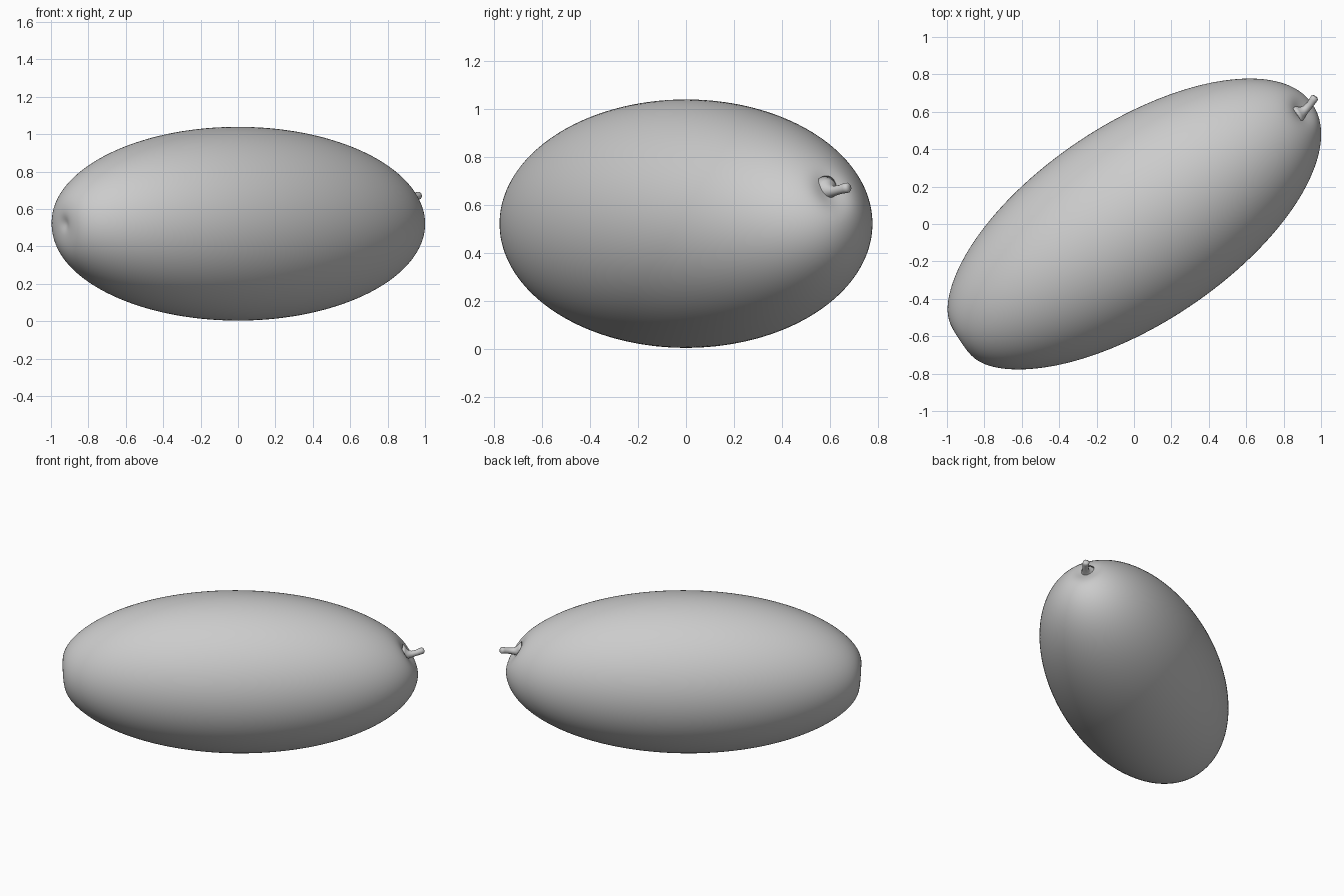
import bpy, bmesh, math
from mathutils import Matrix, Vector

if "Cube" in bpy.data.objects:
    bpy.data.objects.remove(bpy.data.objects["Cube"])

ANGLE = math.radians(33.8)
A, B, C = 1.15, 0.532, 0.518
PLACE = Matrix.Translation((0, 0, 0.521)) @ Matrix.Rotation(ANGLE, 4, 'Z')


def bump(y, z, yc, zc, r):
    return math.exp(-((y - yc) ** 2 + (z - zc) ** 2) / (r * r))


def add_object(name, bm, smooth=True):
    mesh = bpy.data.meshes.new(name)
    bm.to_mesh(mesh)
    bm.free()
    for p in mesh.polygons:
        p.use_smooth = smooth
    ob = bpy.data.objects.new(name, mesh)
    bpy.context.collection.objects.link(ob)
    return ob


# Fruit body: long ellipsoid with its poles on the long axis
bm = bmesh.new()
bmesh.ops.create_uvsphere(bm, u_segments=128, v_segments=128, radius=1)
bmesh.ops.rotate(bm, verts=bm.verts, matrix=Matrix.Rotation(math.pi / 2, 3, 'Y'))
for v in bm.verts:
    v.co = Vector((v.co.x * A, v.co.y * B, v.co.z * C))
    y, z = v.co.y, v.co.z
    if v.co.x > 0:
        # hollow around the stem
        v.co.x -= 0.04 * bump(y, z, 0, 0.14, 0.075)
    else:
        # flattened blossom end with a small navel
        v.co.x += 0.034 * bump(y, z, 0, -0.02, 0.12)
        v.co.x += 0.012 * bump(y, z, 0, 0.0, 0.035)
bmesh.ops.transform(bm, matrix=PLACE, verts=bm.verts)
bmesh.ops.recalc_face_normals(bm, faces=bm.faces)
add_object("melon_body", bm)

# Stem: tapered bent tube, (x, y, z, radius) in the body's own frame
path = [(1.045, 0.0, 0.140, 0.060), (1.066, 0.0, 0.138, 0.042),
        (1.085, -0.002, 0.135, 0.028), (1.11, 0.0, 0.136, 0.021),
        (1.14, 0.008, 0.142, 0.019), (1.165, 0.018, 0.148, 0.021),
        (1.178, 0.024, 0.150, 0.021), (1.185, 0.027, 0.151, 0.014)]
bm = bmesh.new()
N = 20
pts = [Vector(p[:3]) for p in path]
rings = []
for i, p in enumerate(pts):
    d = (pts[min(i + 1, len(pts) - 1)] - pts[max(i - 1, 0)]).normalized()
    side = d.cross(Vector((0, 0, 1))).normalized()
    up = side.cross(d)
    r = path[i][3]
    rings.append([bm.verts.new(p + r * (side * math.cos(t) + up * math.sin(t)))
                  for t in (2 * math.pi * k / N for k in range(N))])
for a, b in zip(rings, rings[1:]):
    for k in range(N):
        bm.faces.new((a[k], a[(k + 1) % N], b[(k + 1) % N], b[k]))
bm.faces.new(rings[0])
bm.faces.new(rings[-1])
bmesh.ops.transform(bm, matrix=PLACE, verts=bm.verts)
bmesh.ops.recalc_face_normals(bm, faces=bm.faces)
add_object("stem", bm)
